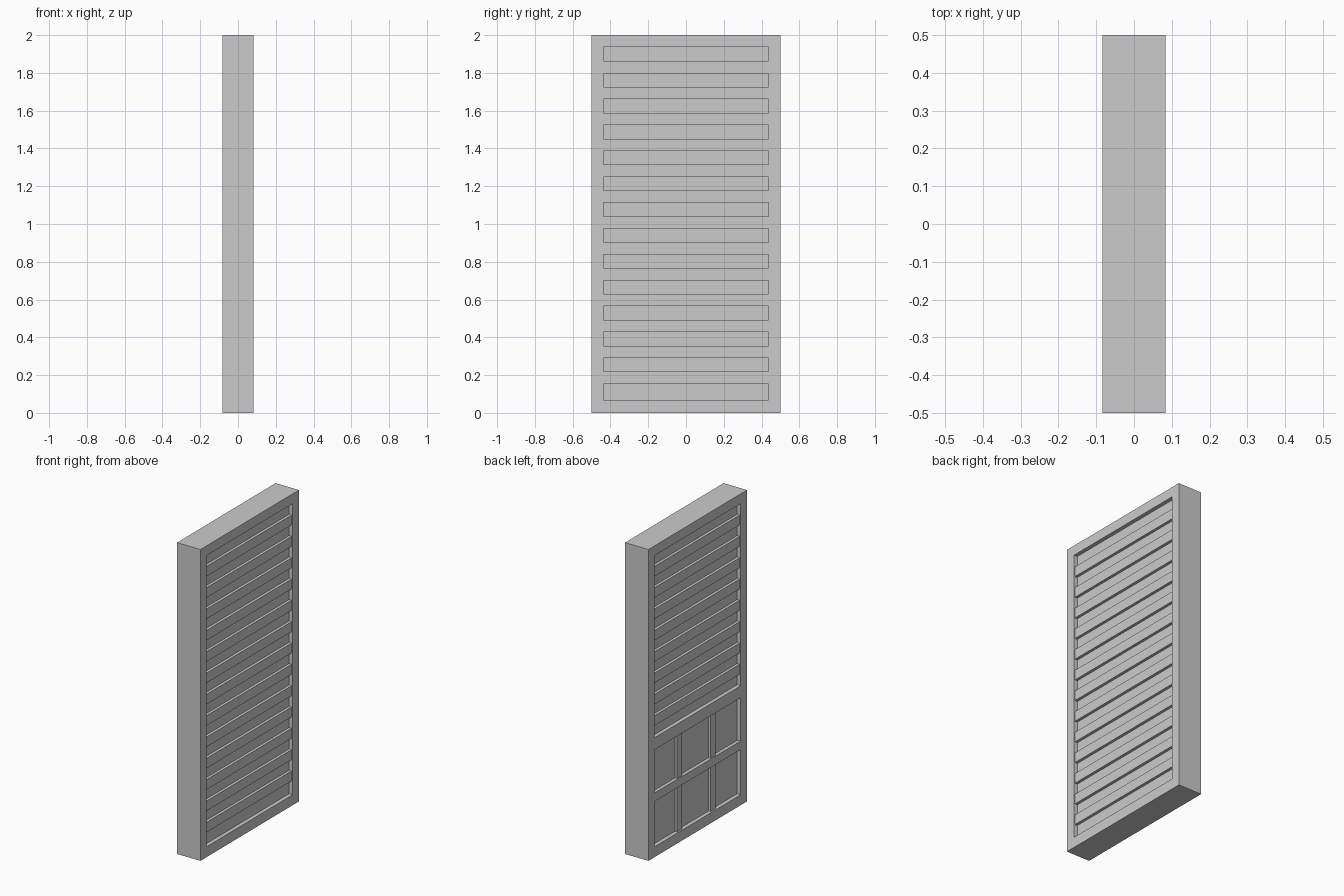
import bpy

if "Cube" in bpy.data.objects:
    bpy.data.objects.remove(bpy.data.objects["Cube"])

D, RECESS = 0.083, 0.025        # half thickness, depth of the recessed panel
IN_Y, IN_LO, IN_HI = 0.437, 0.067, 1.937   # opening in the frame
CORE = D - RECESS


def box(name, x0, x1, y0, y1, z0, z1):
    """Axis-aligned box between two corners."""
    bpy.ops.mesh.primitive_cube_add(size=1)
    o = bpy.context.object
    o.name = name
    for v in o.data.vertices:
        v.co = ((x0, x1)[v.co.x > 0], (y0, y1)[v.co.y > 0], (z0, z1)[v.co.z > 0])
    return o


# Outer frame: two full-height stiles and top and bottom rails
for side, name in ((-1, "stile_left"), (1, "stile_right")):
    y0, y1 = sorted((side * IN_Y, side * 0.5))
    box(name, -D, D, y0, y1, 0, 2)
box("bottom_rail", -D, D, -IN_Y, IN_Y, 0, IN_LO)
box("top_rail", -D, D, -IN_Y, IN_Y, IN_HI, 2)

# Recessed door panel
box("core_panel", -CORE, CORE, -IN_Y, IN_Y, IN_LO, IN_HI)

# Horizontal slats: 13 on the +x face, the upper 8 also on the -x face
SLAT_FACE = D - 0.007
for i in range(13):
    z0 = 1.798 - i * 0.137
    z1 = z0 + 0.064
    box("slat_a", CORE, SLAT_FACE, -IN_Y, IN_Y, z0, z1)
    if z0 > 0.8:
        box("slat_b", -SLAT_FACE, -CORE, -IN_Y, IN_Y, z0, z1)

# Lower window grid on the -x face: lock rail, cross bar, upright bars
box("lock_rail", -D, -CORE, -IN_Y, IN_Y, 0.69, 0.767)
box("cross_bar", -D + 0.003, -CORE, -IN_Y, IN_Y, 0.355, 0.41)
for yc in (-0.17, 0.17):
    for z0, z1 in ((IN_LO, 0.355), (0.41, 0.69)):
        box("upright_bar", -D + 0.01, -CORE, yc - 0.024, yc + 0.024, z0, z1)
